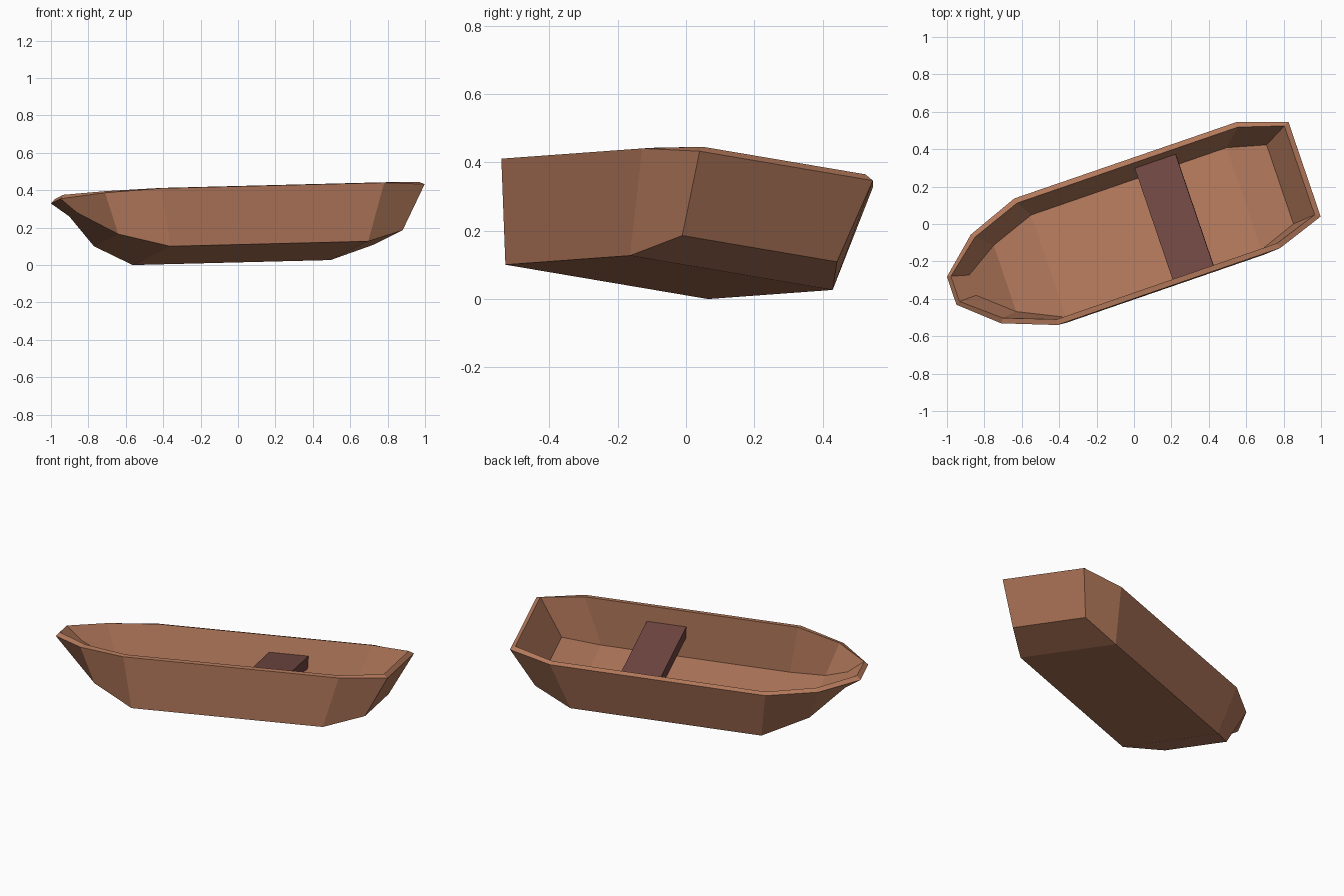
import bpy, bmesh
from mathutils import Matrix, Vector

if "Cube" in bpy.data.objects:
    bpy.data.objects.remove(bpy.data.objects["Cube"])

# Resting pose of the boat: length, width and up directions
u = Vector((0.945, 0.3256, 0.0238)).normalized()
n = Vector((-0.0738, 0.1421, 0.987))
n = (n - u * n.dot(u)).normalized()
v = n.cross(u)
POSE = Matrix.Translation((0, 0, 0.3635)) @ Matrix((u, v, n)).transposed().to_4x4()
MID = -0.02  # centre line across the width


def material(name, color):
    m = bpy.data.materials.new(name)
    m.diffuse_color = (*color, 1)
    m.use_nodes = True
    m.node_tree.nodes["Principled BSDF"].inputs["Base Color"].default_value = m.diffuse_color
    return m


def finish(name, bm, mat):
    me = bpy.data.meshes.new(name)
    bm.transform(POSE)
    bm.to_mesh(me)
    bm.free()
    ob = bpy.data.objects.new(name, me)
    bpy.context.collection.objects.link(ob)
    me.materials.append(mat)
    return ob


wood = material("light brown wood", (0.45, 0.19, 0.105))
dark = material("dark red wood", (0.17, 0.065, 0.057))

# Hull stations: rim position, rim half width, floor position, floor half width, floor depth
stations = [
    (-1.038, 0.080, -0.945, 0.065, -0.075),
    (-0.844, 0.254, -0.770, 0.205, -0.218),
    (-0.562, 0.362, -0.520, 0.317, -0.308),
    (0.699, 0.361, 0.599, 0.317, -0.308),
    (0.958, 0.271, 0.824, 0.242, -0.242),
]
bm = bmesh.new()
rings = []
for ru, rh, fu, fh, fw in stations:
    pts = [(ru, MID - rh, 0), (fu, MID - fh, fw), (fu, MID + fh, fw), (ru, MID + rh, 0)]
    rings.append([bm.verts.new(p) for p in pts])
for a, b in zip(rings, rings[1:]):
    for k in range(3):
        bm.faces.new((a[k], a[k + 1], b[k + 1], b[k]))
bm.faces.new(rings[0][::-1])
bm.faces.new(rings[-1])
hull = finish("hull", bm, wood)
shell = hull.modifiers.new("plank thickness", 'SOLIDIFY')
shell.thickness = 0.03
shell.offset = -1
shell.use_even_offset = True

# Seat plank across the hull
bm = bmesh.new()
bmesh.ops.create_cube(bm, size=1, matrix=Matrix.Translation((0.213, MID, -0.125))
                      @ Matrix.Diagonal((0.231, 0.65, 0.07, 1)))
finish("seat", bm, dark)
